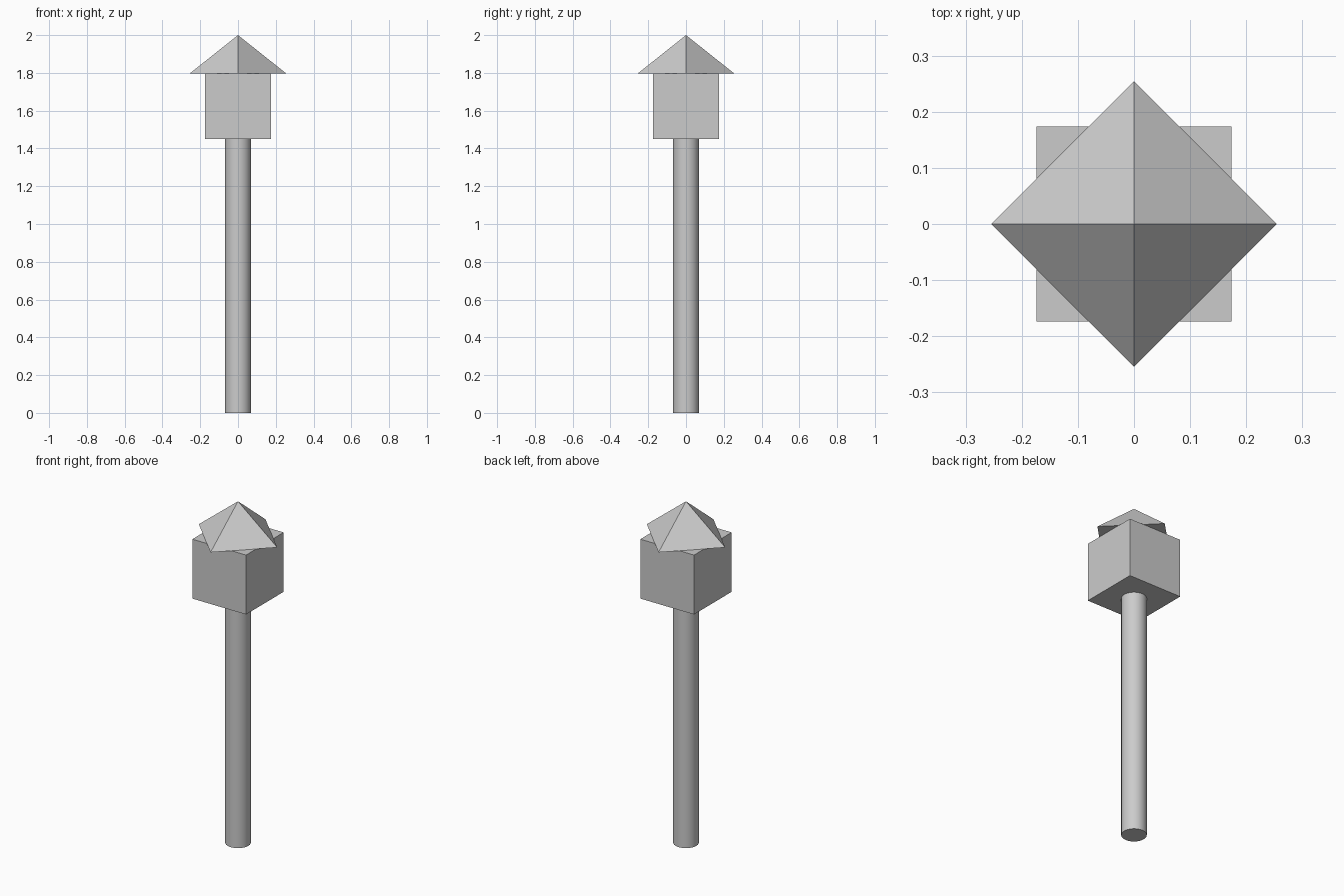
import bpy
import math

if "Cube" in bpy.data.objects:
    bpy.data.objects.remove(bpy.data.objects["Cube"])

BOX_BOTTOM, BOX_TOP, PEAK = 1.45, 1.798, 2.0

# Round pole
bpy.ops.mesh.primitive_cylinder_add(vertices=32, radius=0.068, depth=BOX_BOTTOM,
                                    location=(0, 0, BOX_BOTTOM / 2))
bpy.context.object.name = "pole"
bpy.ops.object.shade_smooth_by_angle(angle=math.radians(30))

# Square box on top of the pole
side = BOX_TOP - BOX_BOTTOM
bpy.ops.mesh.primitive_cube_add(size=side, location=(0, 0, (BOX_BOTTOM + BOX_TOP) / 2))
bpy.context.object.name = "box"

# Four-sided roof, corners on the x and y axes
bpy.ops.mesh.primitive_cone_add(vertices=4, radius1=0.254, radius2=0, depth=PEAK - BOX_TOP,
                                location=(0, 0, (BOX_TOP + PEAK) / 2))
bpy.context.object.name = "roof"
